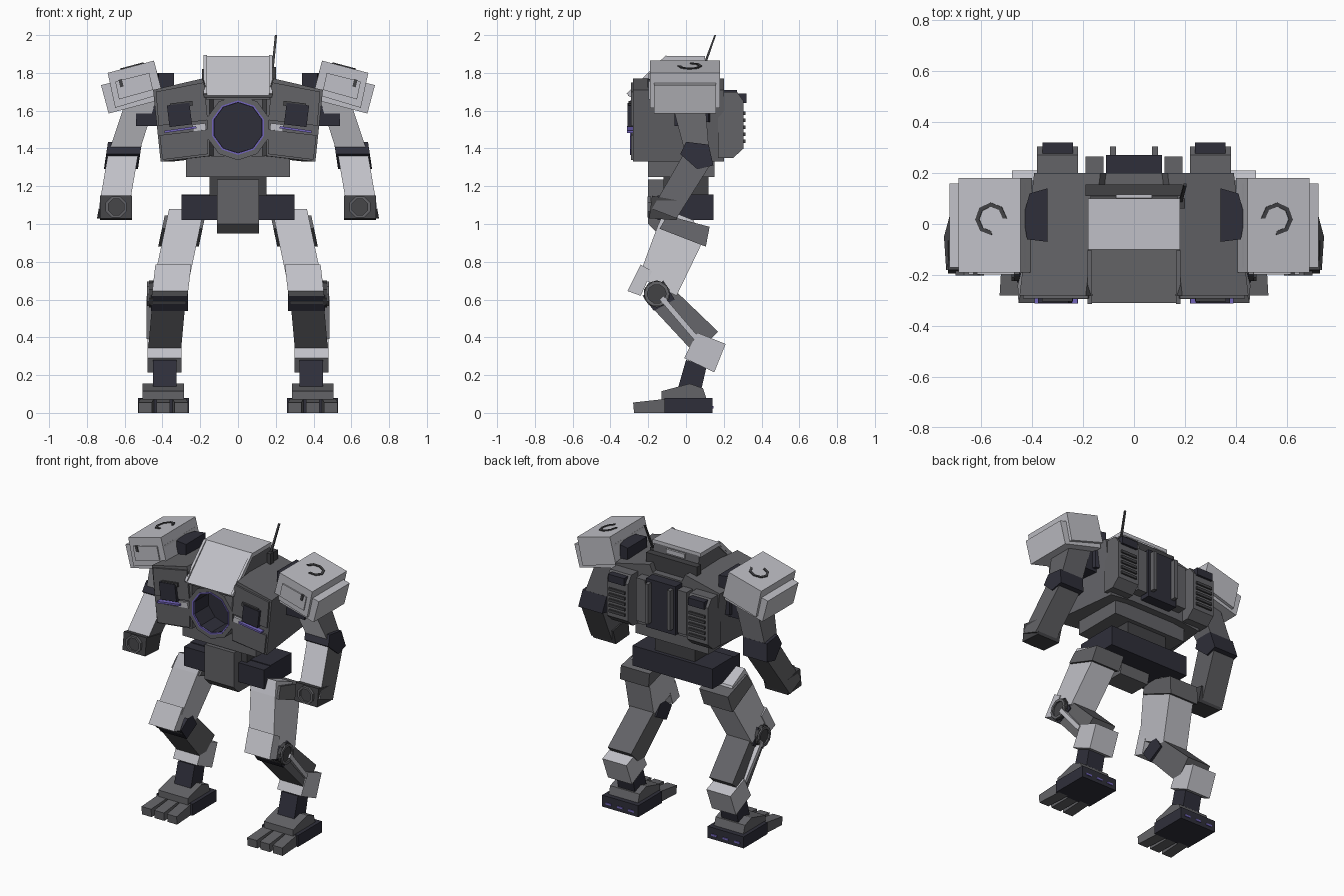
import bpy, bmesh, math
from mathutils import Matrix, Vector

cube = bpy.data.objects.get("Cube")
if cube:
    bpy.data.objects.remove(cube)


def material(name, rgb):
    m = bpy.data.materials.new(name)
    m.use_nodes = True
    m.diffuse_color = (*rgb, 1)
    m.node_tree.nodes["Principled BSDF"].inputs["Base Color"].default_value = (*rgb, 1)
    return m


LIGHT = material("pale_armour", (.53, .53, .57))
MID = material("mid_grey", (.125, .125, .135))
DARK = material("dark_grey", (.055, .055, .06))
NAVY = material("blue_black", (.028, .028, .042))
GLOW = material("violet_trim", (.17, .13, .5))


def finish(name, bm, mats, mirror):
    """Store the mesh, with a mirrored twin when asked; second material faces forward."""
    bmesh.ops.recalc_face_normals(bm, faces=bm.faces)
    bm.normal_update()
    if len(mats) > 1:
        for f in bm.faces:
            f.material_index = int(f.normal.y < -.6)
    for side in ((1, -1) if mirror else (0,)):
        if side == -1:
            bmesh.ops.scale(bm, vec=(-1, 1, 1), verts=bm.verts)
            bmesh.ops.reverse_faces(bm, faces=bm.faces)
        label = {1: "left_", -1: "right_", 0: ""}[side] + name
        me = bpy.data.meshes.new(label)
        bm.to_mesh(me)
        for m in mats:
            me.materials.append(m)
        bpy.context.collection.objects.link(bpy.data.objects.new(label, me))
    bm.free()


def prism(name, pts, axis, lo, hi, *mats, mirror=True, lean=0, zref=0, splay=0, yref=0, roll=0):
    """Extrude a profile along an axis, then shear it sideways and roll it about y."""
    place = {"x": lambda p, t: (t, *p), "y": lambda p, t: (p[0], t, p[1]), "z": lambda p, t: (*p, t)}[axis]
    bm = bmesh.new()
    a, b = ([bm.verts.new(place(p, t)) for p in pts] for t in (lo, hi))
    bm.faces.new(a)
    bm.faces.new(b)
    n = len(pts)
    for i in range(n):
        j = (i + 1) % n
        bm.faces.new((a[i], a[j], b[j], b[i]))
    for v in bm.verts:
        v.co.x += lean * (v.co.z - zref) + splay * (v.co.y - yref)
    if roll:
        mid = sum((v.co for v in bm.verts), Vector()) / len(bm.verts)
        bmesh.ops.rotate(bm, verts=bm.verts, cent=mid, matrix=Matrix.Rotation(roll, 3, "Y"))
    finish(name, bm, mats, mirror)


def box(name, x, y, z, *mats, **kw):
    prism(name, [(y[0], z[0]), (y[1], z[0]), (y[1], z[1]), (y[0], z[1])], "x", *x, *mats, **kw)


def circle(u, v, r, n):
    return [(u + r * math.cos(math.tau * (i + .5) / n), v + r * math.sin(math.tau * (i + .5) / n)) for i in range(n)]


def ring(name, matrix, r0, r1, depth, n, mat, mirror, count=None):
    """Annulus around local z; count below n leaves it open."""
    bm = bmesh.new()
    count = count or n
    loops = []
    for i in range(n if count == n else count + 1):
        a = math.tau * (i + .5) / n
        c, s = math.cos(a), math.sin(a)
        loops.append([bm.verts.new((r * c, r * s, z)) for r, z in ((r0, 0), (r1, 0), (r1, depth), (r0, depth))])
    for i in range(count):
        p, q = loops[i], loops[(i + 1) % len(loops)]
        for k in range(4):
            bm.faces.new((p[k], p[k - 1], q[k - 1], q[k]))
    if count < n:
        bm.faces.new(loops[0])
        bm.faces.new(loops[-1])
    bm.transform(matrix)
    finish(name, bm, (mat,), mirror)


# Torso
box("torso_core", (-.2, .2), (-.12, .2), (1.35, 1.72), MID, mirror=False)
prism("chest_block", [(.14, 1.36), (.4, 1.33), (.44, 1.71), (.18, 1.77), (.14, 1.68)], "y", -.28, .2,
      MID, splay=-.12, yref=-.2)
prism("chest_brow", [(.16, 1.55), (.42, 1.52), (.435, 1.7), (.18, 1.75)], "y", -.292, -.27, MID)
prism("chest_lower_plate", [(.16, 1.37), (.4, 1.34), (.415, 1.47), (.16, 1.5)], "y", -.292, -.27, MID)
box("chest_trim", (.17, .24), (-.295, -.26), (1.495, 1.53), LIGHT, roll=.12)
box("chest_light", (.22, .39), (-.312, -.28), (1.494, 1.506), GLOW, roll=.14)
box("chest_pod", (.25, .37), (-.31, -.26), (1.52, 1.635), NAVY, roll=.12)
box("chest_pod_cap", (.24, .36), (-.305, -.26), (1.62, 1.645), DARK, roll=.12)

# Open round port in the chest
front = Matrix.Translation((0, -.12, 1.51)) @ Matrix.Rotation(math.pi / 2, 4, "X")
ring("port_housing", front, .142, .172, .172, 10, MID, False)
ring("port_liner", front, .132, .144, .165, 10, NAVY, False)
ring("port_glow", front, .134, .144, .176, 10, GLOW, False)
prism("port_floor", circle(0, 1.51, .14, 10), "y", -.135, -.11, NAVY, mirror=False)

# Head
prism("head_body", [(-.29, 1.66), (-.29, 1.69), (-.1, 1.87), (.1, 1.87), (.13, 1.68)], "x", -.17, .17, MID, mirror=False)
prism("head_front_panel", [(-.31, 1.68), (-.1, 1.89), (-.1, 1.86), (-.29, 1.67)], "x", -.18, .18, LIGHT, mirror=False)
prism("head_front_rim", [(-.315, 1.69), (-.105, 1.895), (-.1, 1.87), (-.3, 1.68)], "x", .165, .182, LIGHT)
box("head_roof", (-.18, .18), (-.1, .1), (1.862, 1.89), LIGHT, mirror=False)
box("head_rear_light", (-.07, .07), (.09, .115), (1.83, 1.86), LIGHT, mirror=False)
box("head_rear_collar", (-.19, .19), (.11, .155), (1.68, 1.82), DARK, mirror=False)
prism("antenna", [(.075, 1.8), (.09, 1.8), (.159, 2), (.15, 2)], "x", .175, .187, DARK, mirror=False, lean=.1, zref=1.8)
box("antenna_base", (.175, .2), (.06, .1), (1.73, 1.83), DARK, mirror=False)

# Back
box("back_spine", (-.11, .11), (.18, .27), (1.38, 1.71), NAVY, mirror=False)
box("back_strip", (.12, .19), (.18, .265), (1.4, 1.69), MID)
box("back_rail", (.07, .095), (.2, .305), (1.42, 1.69), MID)
prism("back_pod", [(.17, 1.7), (.27, 1.7), (.305, 1.65), (.305, 1.4), (.25, 1.35), (.17, 1.35)], "x", .22, .38, MID)
box("back_pod_cap", (.24, .36), (.2, .32), (1.64, 1.69), NAVY)
for i in range(5):
    z = 1.43 + i * .037
    box("vent_%d" % (i + 1), (.24, .36), (.3, .316), (z, z + .018), DARK)

# Waist and pelvis
box("waist_plate", (-.275, .275), (-.2, .15), (1.25, 1.36), MID, mirror=False)
box("waist_column", (-.15, .15), (-.12, .12), (1.1, 1.26), DARK, mirror=False)
box("pelvis", (-.3, .3), (-.08, .145), (1.02, 1.155), NAVY, mirror=False)
prism("pelvis_front", [(-.2, 1.235), (-.2, 1), (-.15, .95), (0, .95), (.03, 1.1), (-.1, 1.235)],
      "x", -.11, .11, MID, mirror=False)
box("hip_joint", (.11, .3), (-.15, -.05), (1.02, 1.15), NAVY)

# Shoulders
prism("shoulder_upper", [(.445, 1.865), (.69, 1.8), (.65, 1.615), (.4, 1.69)], "y", -.19, .18, LIGHT)
prism("shoulder_lower", [(.43, 1.81), (.725, 1.735), (.685, 1.585), (.4, 1.66)], "y", -.17, .16, LIGHT)
prism("shoulder_front_panel", [(.47, 1.8), (.65, 1.755), (.63, 1.66), (.45, 1.71)], "y", -.198, -.185, LIGHT)
box("shoulder_slot", (.61, .628), (-.203, -.19), (1.725, 1.765), DARK, roll=.26)
top = Matrix.Translation((.56, .02, 1.832)) @ Matrix.Rotation(.26, 4, "Y") @ Matrix.Rotation(-2, 4, "Z")
ring("shoulder_hatch_edge", top, .048, .064, .008, 8, DARK, True, 6)
prism("shoulder_joint", [(.34, .14), (.41, .12), (.435, .03), (.42, -.06), (.34, -.07)], "z", 1.54, 1.8, NAVY)
box("shoulder_link", (.38, .54), (-.06, .1), (1.52, 1.7), NAVY)

# Arms
prism("upper_arm", [(-.08, 1.66), (.1, 1.66), (.125, 1.35), (.0, 1.36)], "x", .445, .605, MID, LIGHT, lean=-.33, zref=1.62)
prism("elbow", [(0, 1.435), (.12, 1.42), (.145, 1.31), (.06, 1.29), (-.03, 1.37)], "x", .515, .695, NAVY, lean=-.15, zref=1.39)
prism("forearm", [(.01, 1.41), (.12, 1.3), (-.05, 1.03), (-.18, 1.08)], "x", .525, .685, MID, LIGHT, lean=-.17, zref=1.39)
prism("hand", [(-.18, 1.15), (-.195, 1.03), (-.05, 1.02), (-.02, 1.12)], "x", .56, .73, DARK)
ring("hand_muzzle", Matrix.Translation((.645, -.185, 1.09)) @ Matrix.Rotation(math.pi / 2, 4, "X"),
     .045, .06, .018, 8, MID, True)

# Legs
prism("thigh", [(-.11, 1.08), (-.15, .99), (-.25, .72), (-.05, .62), (.09, .91), (.04, 1.02)],
      "x", .18, .365, LIGHT, lean=-.21, zref=1.08)
prism("hip_cap", [(-.1, 1.045), (.125, .985), (.105, .88), (-.14, .975)], "x", .17, .385, MID, lean=-.21, zref=1.06)
prism("knee_guard", [(-.24, .785), (-.31, .645), (-.24, .62), (-.18, .75)], "x", .255, .445, LIGHT, lean=-.12, zref=.72)
prism("knee_joint", [(-.23, .62), (-.17, .54), (-.06, .6), (-.12, .7)], "x", .265, .46, NAVY)
prism("knee_disc", circle(-.155, .63, .072, 10), "x", .45, .472, DARK)
ring("knee_rim", Matrix.Translation((.47, -.155, .63)) @ Matrix.Rotation(math.pi / 2, 4, "Y"), .05, .068, .012, 10, MID, True)
prism("shin", [(-.21, .59), (-.08, .67), (.17, .43), (.05, .31)], "x", .28, .455, MID, lean=-.09, zref=.57)
prism("shin_rod", [(-.14, .6), (-.12, .62), (.06, .41), (.04, .39)], "x", .455, .485, LIGHT)
prism("ankle_guard", [(.06, .425), (.21, .365), (.15, .215), (-.01, .29)], "x", .3, .48, LIGHT)
prism("ankle", [(0, .28), (.11, .25), (.08, .12), (-.04, .14)], "x", .325, .45, NAVY)

# Feet
prism("foot_top", [(-.13, .07), (-.13, .115), (.02, .155), (.09, .13), (.11, .07)], "x", .285, .505, MID)
box("foot_base", (.26, .53), (-.115, .14), (0, .078), NAVY)
for i in range(3):
    x = .275 + i * .085
    prism("toe_%d" % (i + 1), [(-.275, 0), (-.28, .055), (-.1, .075), (-.1, 0)], "x", x, x + .072, MID,
          splay=(1 - i) * .06, yref=-.1)
    box("heel_light_%d" % (i + 1), (x + .015, x + .057), (.138, .145), (.024, .036), GLOW)
